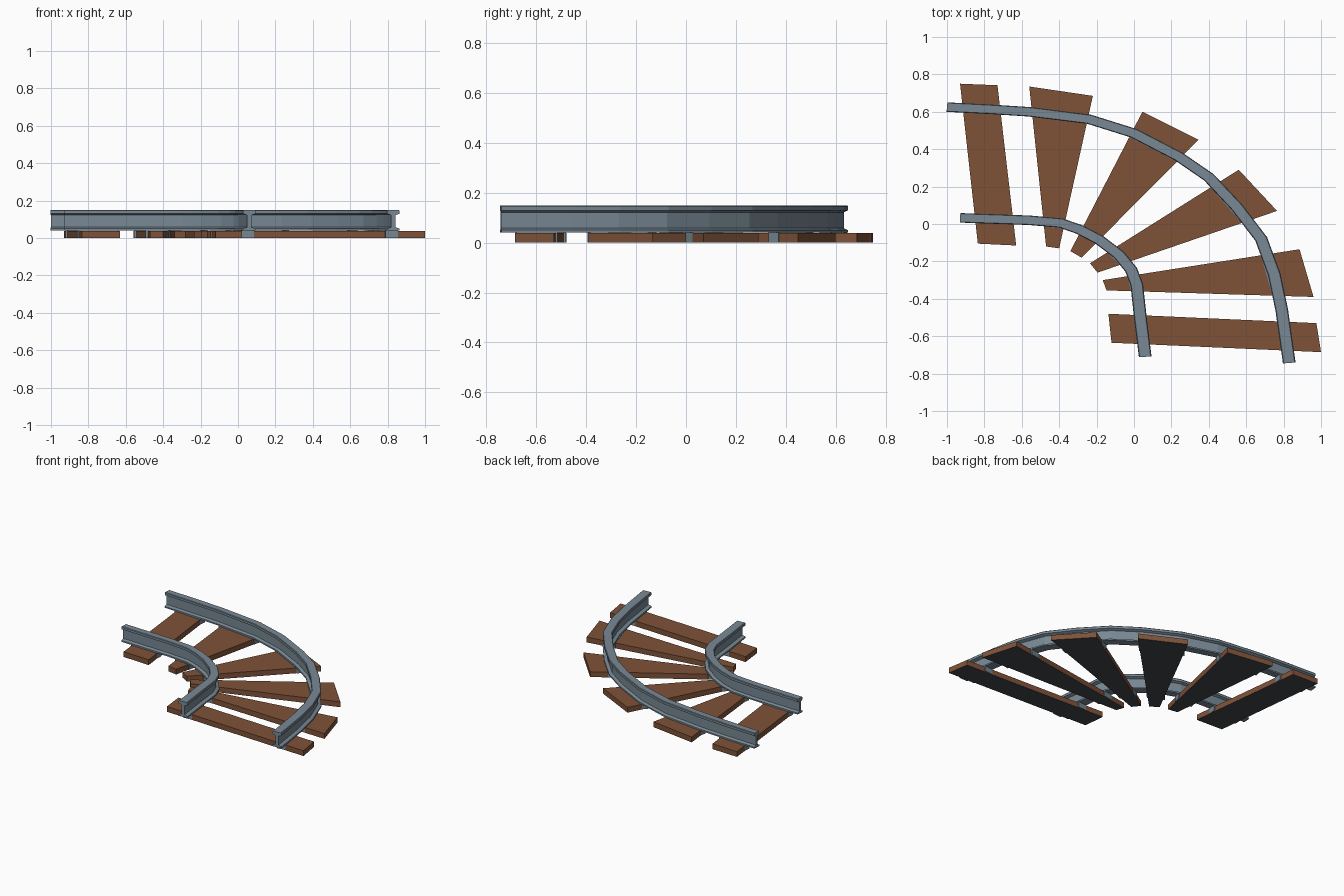
import bpy, bmesh
from mathutils import Vector
from mathutils.geometry import intersect_line_line_2d

if "Cube" in bpy.data.objects:
    bpy.data.objects.remove(bpy.data.objects["Cube"])

SQUASH = 0.747  # the track is squashed along y
TOP = 0.04      # top of the sleepers


def material(name, color):
    m = bpy.data.materials.new(name)
    m.diffuse_color = (*color, 1)
    m.use_nodes = True
    m.node_tree.nodes["Principled BSDF"].inputs["Base Color"].default_value = m.diffuse_color
    return m


steel = material("steel", (0.19, 0.25, 0.30))
wood = material("wood", (0.21, 0.085, 0.04))
underside = material("dark_underside", (0.05, 0.06, 0.07))


def finish(bm, name, *mats):
    bmesh.ops.recalc_face_normals(bm, faces=bm.faces)
    mesh = bpy.data.meshes.new(name)
    bm.to_mesh(mesh)
    bm.free()
    obj = bpy.data.objects.new(name, mesh)
    for m in mats:
        mesh.materials.append(m)
    bpy.context.collection.objects.link(obj)
    return obj


def sweep(name, path, profile):
    """Sweep a closed (offset, z) profile along a flat path."""
    pts = [Vector((x, y / SQUASH)) for x, y in path]
    bm = bmesh.new()
    rings = []
    for i, p in enumerate(pts):
        before = (p - pts[i - 1]).normalized() if i else Vector((0, 0))
        after = (pts[i + 1] - p).normalized() if i < len(pts) - 1 else Vector((0, 0))
        t = (before + after).normalized()
        n = Vector((t.y, -t.x))
        rings.append([bm.verts.new((p.x + n.x * o, (p.y + n.y * o) * SQUASH, z))
                      for o, z in profile])
    k = len(profile)
    for a, b in zip(rings, rings[1:]):
        for j in range(k):
            bm.faces.new((a[j], a[(j + 1) % k], b[(j + 1) % k], b[j]))
    bm.faces.new(rings[0])
    bm.faces.new(rings[-1][::-1])
    return finish(bm, name, steel)


# I-shaped rail section, mirrored from one half
half = [(0.034, TOP), (0.034, 0.05), (0.011, 0.058),
        (0.011, 0.122), (0.033, 0.13), (0.033, 0.146), (0.029, 0.15)]
section = half + [(-o, z) for o, z in reversed(half)]

paths = {
    "outer": [(-1, .625), (-.78, .614), (-.56, .60), (-.24, .56), (0, .485), (.24, .36),
              (.40, .25), (.55, .09), (.68, -.08), (.75, -.27), (.79, -.46), (.83, -.743)],
    "inner": [(-.93, .033), (-.56, .02), (-.39, .005), (-.29, -.03), (-.185, -.085),
              (-.08, -.165), (-.015, -.245), (.015, -.325), (.035, -.51), (.06, -.71)],
}
for side, path in paths.items():
    sweep(side + "_rail", path, section)

# Wedge-shaped sleepers: outer left, outer right, inner right, inner left
sleepers = [
    [(-.93, .75), (-.73, .742), (-.63, -.115), (-.835, -.105)],
    [(-.56, .735), (-.22, .685), (-.40, -.13), (-.47, -.12)],
    [(.045, .60), (.345, .45), (-.28, -.18), (-.34, -.145)],
    [(.56, .29), (.765, .07), (-.195, -.26), (-.235, -.21)],
    [(.885, -.135), (.96, -.39), (-.147, -.355), (-.167, -.30)],
    [(.975, -.53), (1, -.685), (-.12, -.635), (-.137, -.48)],
]


def crossing(path, a, b):
    for p, q in zip(path, path[1:]):
        hit = intersect_line_line_2d(Vector(p), Vector(q), Vector(a), Vector(b))
        if hit:
            return hit


pad = [(-0.033, 0.001), (0.033, 0.001), (0.033, TOP), (-0.033, TOP)]
for i, c in enumerate(sleepers, 1):
    bm = bmesh.new()
    low = [bm.verts.new((x, y, 0)) for x, y in c]
    high = [bm.verts.new((x, y, TOP - 0.002)) for x, y in c]
    bm.faces.new(low).material_index = 1
    bm.faces.new(high)
    for j in range(4):
        k = (j + 1) % 4
        bm.faces.new((low[j], low[k], high[k], high[j]))
    finish(bm, f"sleeper_{i}", wood, underside)

    # Steel seat where each rail crosses the sleeper
    for side, path in paths.items():
        p, q = crossing(path, c[0], c[3]), crossing(path, c[1], c[2])
        if p and q:
            d = (q - p).normalized() * 0.005
            sweep(f"{side}_rail_seat_{i}", [p - d, q + d], pad)
